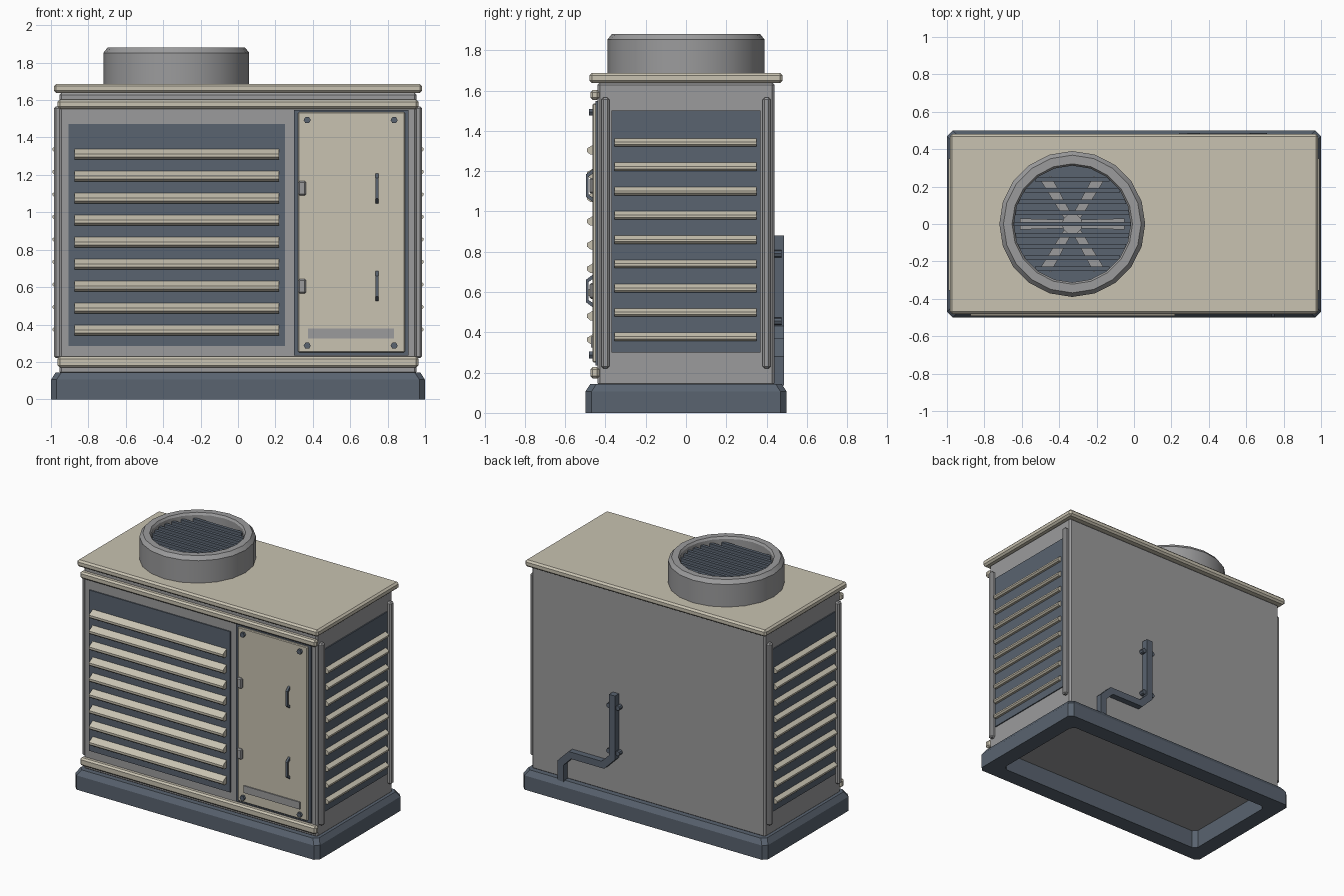
import bpy, bmesh, math
from mathutils import Vector

if "Cube" in bpy.data.objects:
    bpy.data.objects.remove(bpy.data.objects["Cube"])


def material(name, rgb):
    m = bpy.data.materials.new(name)
    m.diffuse_color = (*rgb, 1)
    m.use_nodes = True
    m.node_tree.nodes["Principled BSDF"].inputs["Base Color"].default_value = m.diffuse_color
    return m


BEIGE = material("warm beige", (0.58, 0.54, 0.44))
GREY = material("mid grey", (0.33, 0.33, 0.335))
SLATE = material("slate blue", (0.10, 0.125, 0.16))


def finish(name, bm, mat, bevel=0, smooth=False):
    bmesh.ops.recalc_face_normals(bm, faces=bm.faces)
    me = bpy.data.meshes.new(name)
    bm.to_mesh(me)
    bm.free()
    ob = bpy.data.objects.new(name, me)
    bpy.context.collection.objects.link(ob)
    me.materials.append(mat)
    if bevel:
        b = ob.modifiers.new("bevel", 'BEVEL')
        b.width, b.segments, b.limit_method = bevel, 1, 'ANGLE'
    if smooth:
        bpy.ops.object.select_all(action='DESELECT')
        ob.select_set(True)
        bpy.context.view_layer.objects.active = ob
        bpy.ops.object.shade_smooth_by_angle(angle=math.radians(30))
    return ob


def box(name, x, y, z, mat, bevel=0):
    """Box from (low, high) pairs."""
    bm = bmesh.new()
    bmesh.ops.create_cube(bm, size=1)
    for v in bm.verts:
        v.co = [(r[0] + r[1]) / 2 + c * (r[1] - r[0]) for r, c in zip((x, y, z), v.co)]
    return finish(name, bm, mat, bevel)


def prism(name, pts, w0, w1, place, mat):
    """Extrude a (u, v) outline from w0 to w1; place maps (u, v, w) to a point."""
    bm = bmesh.new()
    a = [bm.verts.new(place(u, v, w0)) for u, v in pts]
    b = [bm.verts.new(place(u, v, w1)) for u, v in pts]
    bm.faces.new(a)
    bm.faces.new(b)
    for i in range(len(pts)):
        j = (i + 1) % len(pts)
        bm.faces.new((a[i], a[j], b[j], b[i]))
    return finish(name, bm, mat)


def loft(name, loops, mat, closed=False, smooth=False):
    bm = bmesh.new()
    rings = [[bm.verts.new(p) for p in lp] for lp in loops]
    n = len(rings)
    for k in range(n if closed else n - 1):
        a, b = rings[k], rings[(k + 1) % n]
        for i in range(len(a)):
            j = (i + 1) % len(a)
            bm.faces.new((a[i], a[j], b[j], b[i]))
    return finish(name, bm, mat, 0, smooth)


def ngon(r, n, cx=0, cz=0):
    return [(cx + r * math.cos(math.tau * i / n), cz + r * math.sin(math.tau * i / n))
            for i in range(n)]


# hollow plinth with chamfered corners
def plinth_loop(hx, hy, z, c=0.03):
    return [(hx, -hy + c, z), (hx, hy - c, z), (hx - c, hy, z), (-hx + c, hy, z),
            (-hx, hy - c, z), (-hx, -hy + c, z), (-hx + c, -hy, z), (hx - c, -hy, z)]


loft("base_frame", [plinth_loop(*p) for p in
     ((1, .5, 0), (1, .5, .105), (.975, .475, .143), (.88, .38, .143), (.88, .38, 0))],
     SLATE, closed=True)

# cabinet, roof and front rails
box("cabinet", (-.955, .955), (-.44, .44), (.135, 1.64), GREY, .012)
box("roof", (-.985, .985), (-.48, .48), (1.637, 1.687), BEIGE, .013)
for name, z in (("bottom_rail", (.17, .228)), ("top_rail", (1.553, 1.603))):
    box(name, (-.965, .965), (-.475, -.43), z, BEIGE, .012)

# corner posts
for sx in (-1, 1):
    for sy in (-1, 1):
        xs = sorted((sx * .94, sx * .984))
        box("corner_post", xs, (sy * .4 - .02, sy * .4 + .02), (.22, 1.565), GREY, .01)

# front louvre panel
box("front_panel", (-.905, .25), (-.448, -.435), (.285, 1.473), SLATE)
LOUVRE = [(0, .03), (.047, .002), (.047, -.014), (.03, -.028), (0, -.028)]
for i in range(9):
    zc = .37 + .1175 * i
    prism("front_slat", LOUVRE, -.875, .22,
          lambda u, v, w: (w, -.445 - u, zc + v), BEIGE)

# side louvre panels, mirrored
for s in (-1, 1):
    box("side_panel", sorted((s * .95, s * .963)), (-.37, .37), (.3, 1.5), SLATE)
    for i in range(9):
        zc = .378 + .1205 * i
        prism("side_slat", LOUVRE, -.355, .35,
              lambda u, v, w: (s * (.96 + u * .65), w, zc + v * .75), BEIGE)

# service door with surround, hinges, label plate, bolts and handles
box("door_surround", (.3, .912), (-.449, -.43), (.235, 1.548), SLATE)
box("door", (.322, .892), (-.464, -.44), (.25, 1.535), BEIGE, .005)
for z in (.605, 1.128):
    box("hinge", (.322, .364), (-.48, -.455), (z - .039, z + .039), GREY, .008)
    HANDLE = [(0, .082), (.035, .055), (.035, -.055), (0, -.082),
              (0, -.06), (.021, -.045), (.021, .045), (0, .06)]
    prism("handle", HANDLE, .735, .751,
          lambda u, v, w: (w, -.462 - u, z + v), SLATE)
box("label_plate", (.375, .835), (-.472, -.46), (.325, .378), GREY)
for x in (.37, .835):
    for z in (.287, 1.493):
        prism("door_bolt", ngon(.019, 6, x, z), -.482, -.46,
              lambda u, v, w: (u, w, v), SLATE)

# fan shroud and floor
FX = -.33
loft("fan_shroud", [[(FX + x, y, z) for x, y in ngon(r, 20)] for r, z in
     ((.39, 1.68), (.39, 1.853), (.368, 1.88), (.322, 1.88), (.312, 1.865), (.312, 1.68))],
     GREY, smooth=True)
prism("fan_floor", ngon(.315, 20), 1.68, 1.695,
      lambda u, v, w: (FX + u, v, w), SLATE)

# fan blades and hub
for k in range(6):
    a = math.tau * k / 6
    c, s = math.cos(a), math.sin(a)
    prism("fan_blade", [(.03, -.022), (.28, -.03), (.28, .03), (.03, .022)], 1.735, 1.75,
          lambda u, v, w: (FX + u * c - v * s, u * s + v * c, w), GREY)
prism("fan_hub", ngon(.055, 12), 1.69, 1.785, lambda u, v, w: (FX + u, v, w), GREY)

# grille bars across the shroud
for i in range(-4, 5):
    y = i * .06
    half = math.sqrt(.312 ** 2 - y * y)
    box("grille_bar", (FX - half, FX + half), (y - .012, y + .012), (1.82, 1.842), SLATE)

# rear drain pipe: mitred square section
path = [Vector(p) for p in ((.265, .88), (.265, .42), (.34, .345),
                            (.61, .345), (.685, .27), (.685, .135))]
left, right = [], []
for i, p in enumerate(path):
    d0 = (p - path[i - 1]).normalized() if i else (path[1] - p).normalized()
    d1 = (path[i + 1] - p).normalized() if i < len(path) - 1 else d0
    n0, n1 = Vector((-d0.y, d0.x)), Vector((-d1.y, d1.x))
    m = (n0 + n1).normalized()
    off = m * (.025 / m.dot(n0))
    left.append(tuple(p + off))
    right.append(tuple(p - off))
loft("drain_pipe", [[(l[0], .438, l[1]), (l[0], .486, l[1]),
                     (r[0], .486, r[1]), (r[0], .438, r[1])]
                    for l, r in zip(left, right)], SLATE)
box("pipe_cap", (.24, .29), (.438, .486), (.872, .881), SLATE)

# pipe clamps with bolts
for z in (.455, .79):
    box("pipe_clamp", (.222, .308), (.438, .452), (z - .015, z + .015), SLATE)
    for x in (.228, .302):
        prism("clamp_bolt", ngon(.018, 8, x, z), .44, .475,
              lambda u, v, w: (u, w, v), SLATE)
